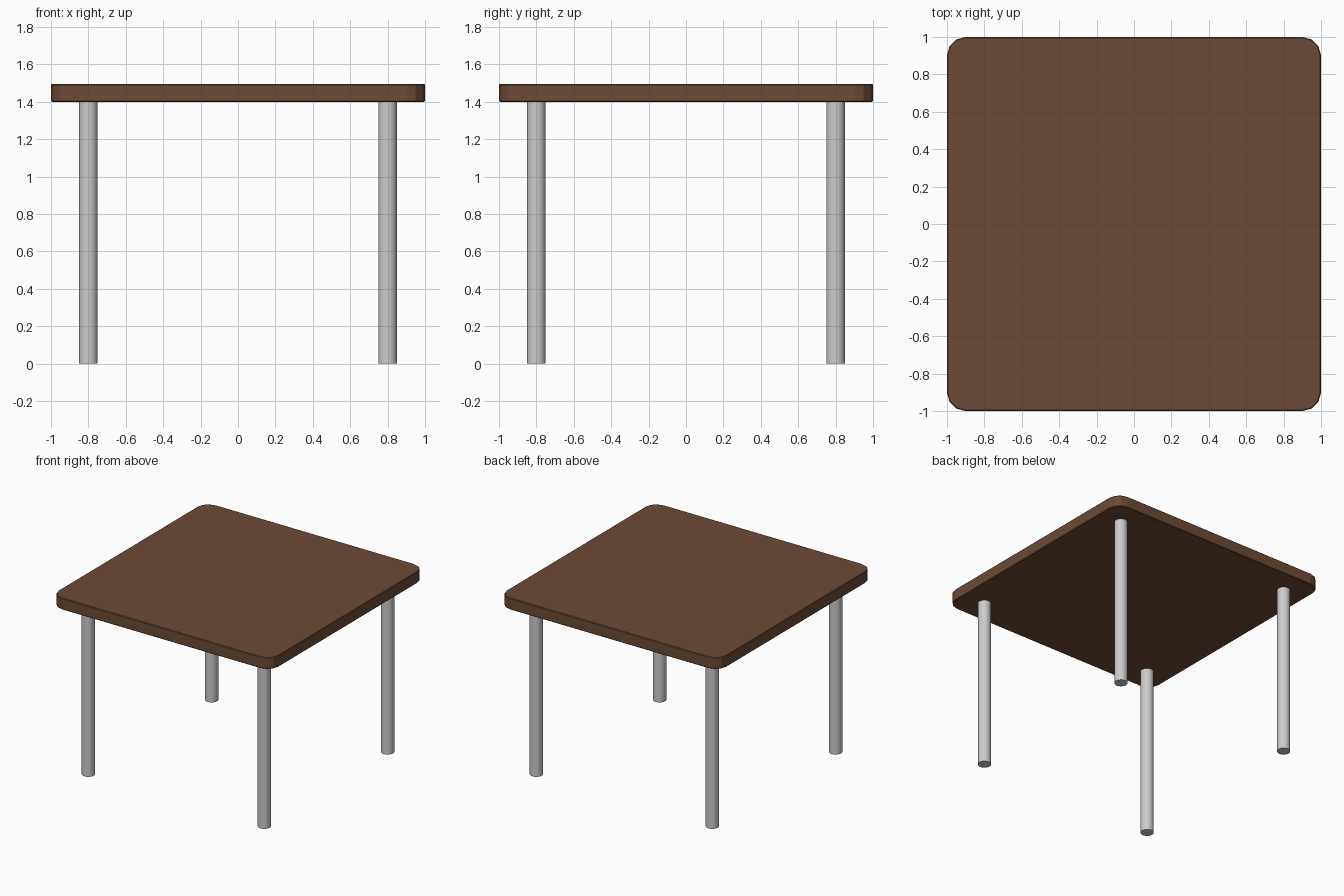
import bpy, bmesh, math

if "Cube" in bpy.data.objects:
    bpy.data.objects.remove(bpy.data.objects["Cube"])

HALF, RADIUS, SEGS = 1.0, 0.1, 3
Z_LOW, Z_TOP = 1.4, 1.495

# Table top: rounded square outline, extruded, with slightly eased rims
bm = bmesh.new()
outline = []
for k, (sx, sy) in enumerate([(1, 1), (-1, 1), (-1, -1), (1, -1)]):
    for i in range(SEGS + 1):
        a = math.pi / 2 * (k + i / SEGS)
        c = HALF - RADIUS
        outline.append(bm.verts.new((sx * c + RADIUS * math.cos(a),
                                     sy * c + RADIUS * math.sin(a), Z_LOW)))
base = bm.faces.new(outline)
ext = bmesh.ops.extrude_face_region(bm, geom=[base])
for v in ext["geom"]:
    if isinstance(v, bmesh.types.BMVert):
        v.co.z = Z_TOP
bmesh.ops.recalc_face_normals(bm, faces=bm.faces)
rims = [e for e in bm.edges if abs(e.verts[0].co.z - e.verts[1].co.z) < 1e-5]
bmesh.ops.bevel(bm, geom=rims, offset=0.005, segments=1, affect='EDGES')
mesh = bpy.data.meshes.new("table_top")
bm.to_mesh(mesh)
bm.free()
top = bpy.data.objects.new("table_top", mesh)
bpy.context.collection.objects.link(top)
wood = bpy.data.materials.new("brown_wood")
wood.diffuse_color = (0.147, 0.069, 0.037, 1)
wood.use_nodes = True
wood.node_tree.nodes["Principled BSDF"].inputs["Base Color"].default_value = wood.diffuse_color
mesh.materials.append(wood)


# Legs: plain round posts reaching the underside
def leg(name, x, y):
    bpy.ops.mesh.primitive_cylinder_add(vertices=32, radius=0.05, depth=Z_LOW,
                                        location=(x, y, Z_LOW / 2))
    bpy.context.object.name = name
    bpy.ops.object.shade_smooth_by_angle()


for row, y in (("front", -0.8), ("back", 0.8)):
    for side, x in (("left", -0.8), ("right", 0.8)):
        leg(f"{row}_{side}_leg", x, y)
